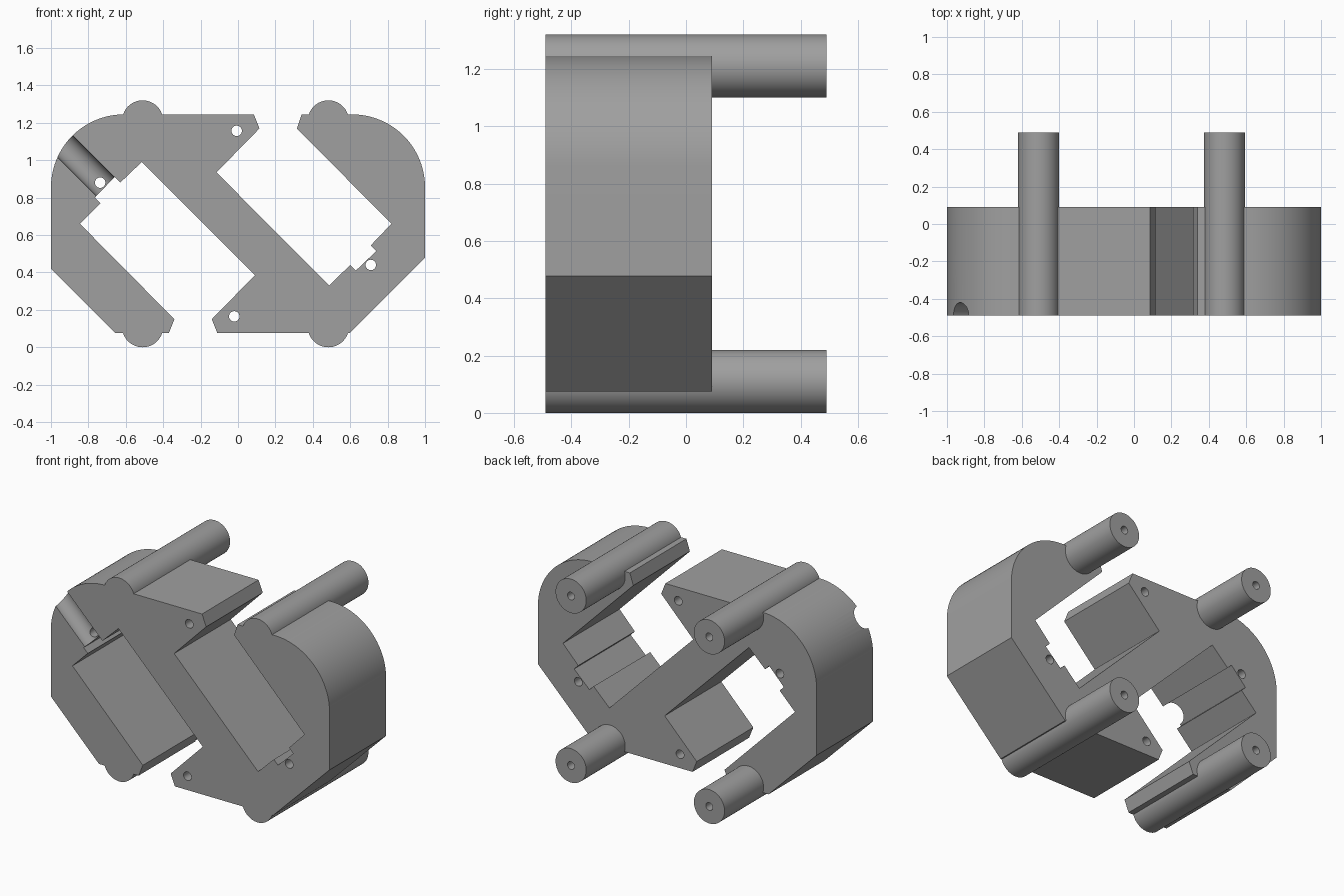
import bpy, bmesh, math
from mathutils import Vector

if "Cube" in bpy.data.objects:
    bpy.data.objects.remove(bpy.data.objects["Cube"])

FRONT, BACK, POST_END = -0.49, 0.09, 0.49

grey = bpy.data.materials.new("mid_grey")
grey.diffuse_color = (0.35, 0.35, 0.35, 1)
grey.use_nodes = True
grey.node_tree.nodes["Principled BSDF"].inputs["Base Color"].default_value = grey.diffuse_color


def finish(name, bm):
    bmesh.ops.recalc_face_normals(bm, faces=bm.faces[:])
    mesh = bpy.data.meshes.new(name)
    bm.to_mesh(mesh)
    bm.free()
    mesh.materials.append(grey)
    obj = bpy.data.objects.new(name, mesh)
    bpy.context.collection.objects.link(obj)
    return obj


def prism(name, profile, y0, y1):
    """Extrude an x-z outline from y0 to y1."""
    bm = bmesh.new()
    face = bm.faces.new([bm.verts.new((x, y0, z)) for x, z in profile])
    ext = bmesh.ops.extrude_face_region(bm, geom=[face])
    for v in ext["geom"]:
        if isinstance(v, bmesh.types.BMVert):
            v.co.y = y1
    return finish(name, bm)


def arc(cx, cz, r, a0, a1, n):
    return [(cx + r * math.cos(math.radians(a0 + (a1 - a0) * i / n)),
             cz + r * math.sin(math.radians(a0 + (a1 - a0) * i / n)))
            for i in range(n + 1)]


def round_bar(name, x, z, r, y0, y1, n):
    return prism(name, arc(x, z, r, 0, 360, n)[:-1], y0, y1)


def rod(name, start, end, r, n=48):
    """Cylinder lying between two points."""
    start, end = Vector(start), Vector(end)
    d = end - start
    bm = bmesh.new()
    bmesh.ops.create_cone(bm, cap_ends=True, segments=n, radius1=r, radius2=r, depth=d.length)
    rot = d.to_track_quat('Z', 'Y')
    for v in bm.verts:
        v.co = rot @ v.co + (start + end) / 2
    return finish(name, bm)


def combine(body, tool, operation):
    mod = body.modifiers.new(operation.lower(), 'BOOLEAN')
    mod.operation, mod.solver, mod.object = operation, 'EXACT', tool
    bpy.context.view_layer.objects.active = body
    bpy.ops.object.modifier_apply(modifier=mod.name)
    bpy.data.objects.remove(tool, do_unlink=True)


# S-shaped bracket with two slanted, stepped slots and rounded upper corners
outline = arc(-0.61, 0.855, 0.39, 180, 90, 24)
outline += [(0.085, 1.245), (0.115, 1.17), (-0.115, 0.935), (0.487, 0.33),
            (0.60, 0.44), (0.63, 0.41), (0.74, 0.515), (0.71, 0.545),
            (0.82, 0.66), (0.315, 1.17), (0.34, 1.245)]
outline += arc(0.61, 0.855, 0.39, 90, 0, 24)
outline += [(1.0, 0.478), (0.595, 0.075), (-0.11, 0.075), (-0.14, 0.15),
            (0.09, 0.385), (-0.515, 0.99), (-0.63, 0.88), (-0.66, 0.91),
            (-0.765, 0.80), (-0.735, 0.77), (-0.845, 0.66), (-0.34, 0.15),
            (-0.37, 0.075), (-0.655, 0.075), (-1.0, 0.42)]
bracket = prism("bracket", outline, FRONT, BACK)

# Four round posts standing out behind the bracket, with blind screw holes
posts = [(x, z) for x in (-0.51, 0.483) for z in (0.11, 1.21)]
for x, z in posts:
    combine(bracket, round_bar("post", x, z, 0.11, FRONT, POST_END, 64), 'UNION')
for x, z in posts:
    combine(bracket, round_bar("post_hole", x, z, 0.025, 0.25, 0.6, 24), 'DIFFERENCE')

# Half-round cable grooves across the front face
for a, b in [((-0.60, 0.75), (-1.05, 1.20)), ((0.60, 0.555), (0.95, 0.205))]:
    groove = rod("groove", (a[0], FRONT, a[1]), (b[0], FRONT, b[1]), 0.07)
    combine(bracket, groove, 'DIFFERENCE')

# Small holes right through the bracket
for x, z in [(-0.737, 0.88), (0.71, 0.44), (-0.007, 1.157), (-0.02, 0.165)]:
    combine(bracket, round_bar("through_hole", x, z, 0.028, -0.7, 0.3, 24), 'DIFFERENCE')

# Smooth the curved walls, keep the corners sharp
bpy.ops.object.select_all(action='DESELECT')
bracket.select_set(True)
bpy.context.view_layer.objects.active = bracket
bpy.ops.object.shade_smooth_by_angle(angle=math.radians(30))
